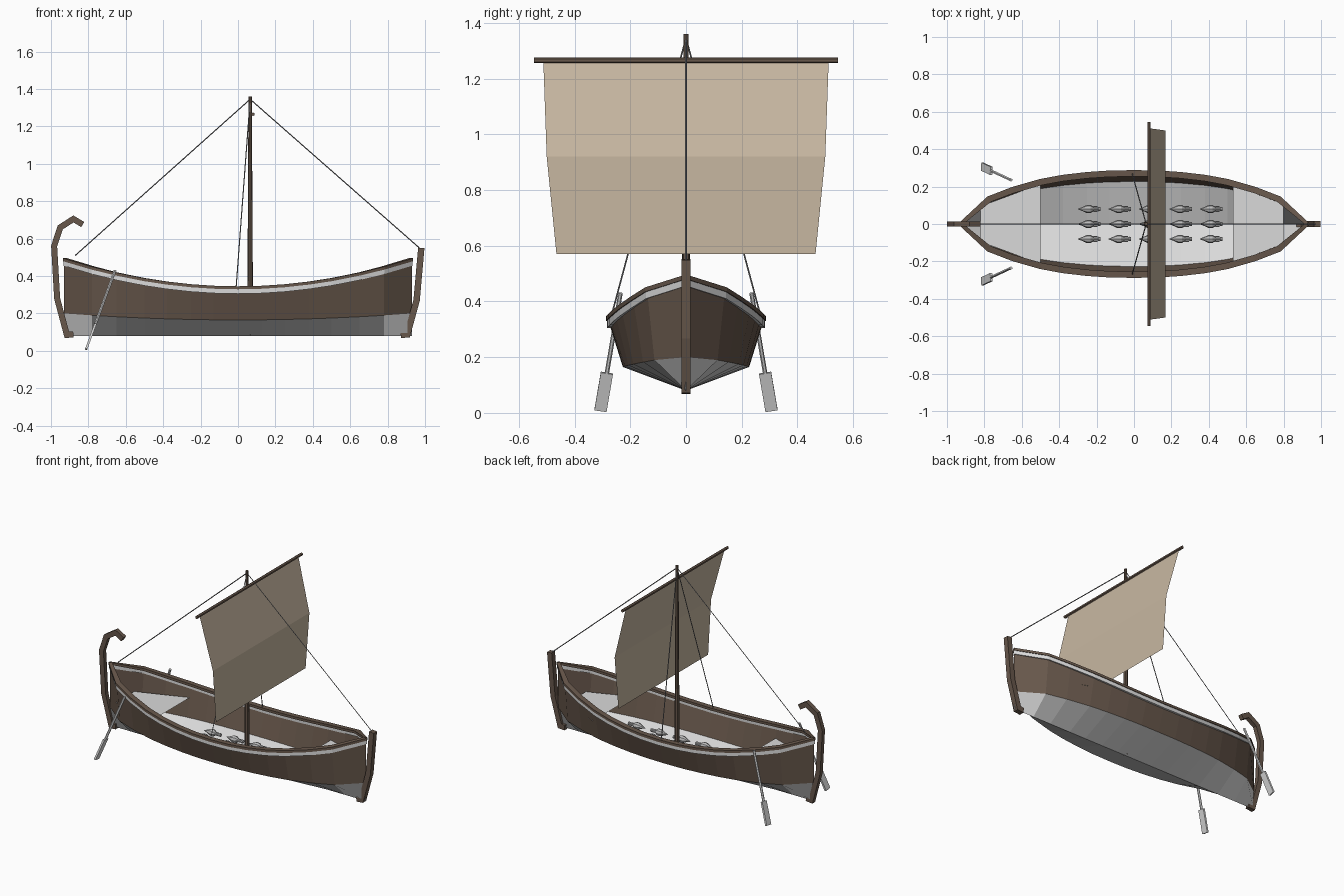
import bpy, bmesh, math
from mathutils import Vector, Matrix

cube = bpy.data.objects.get("Cube")
if cube:
    bpy.data.objects.remove(cube, do_unlink=True)


def material(name, r, g, b):
    m = bpy.data.materials.new(name)
    m.diffuse_color = (r, g, b, 1)
    m.use_nodes = True
    bsdf = next(n for n in m.node_tree.nodes if n.type == 'BSDF_PRINCIPLED')
    bsdf.inputs["Base Color"].default_value = (r, g, b, 1)
    return m


WOOD = material("dark_wood", .135, .095, .07)
PALE = material("pale_grey", .7, .7, .7)
CLOTH = material("sail_cloth", .58, .48, .36)
ROPE = material("rope_grey", .3, .3, .31)
CLAY = material("jar_grey", .5, .5, .5)


def finish(name, bm, *mats, recalc=True):
    if recalc:
        bmesh.ops.recalc_face_normals(bm, faces=bm.faces)
    mesh = bpy.data.meshes.new(name)
    bm.to_mesh(mesh)
    bm.free()
    for m in mats:
        mesh.materials.append(m)
    ob = bpy.data.objects.new(name, mesh)
    bpy.context.collection.objects.link(ob)
    return ob


def loft(bm, rings, closed=False, caps=False):
    """Skin a list of equally long point rings; returns face rows."""
    vs = [[bm.verts.new(p) for p in ring] for ring in rings]
    n = len(vs[0])
    for a, b in zip(vs, vs[1:]):
        for i in range(n if closed else n - 1):
            j = (i + 1) % n
            f = bm.faces.new((a[i], b[i], b[j], a[j]))
            f.material_index = i
    if caps:
        bm.faces.new(vs[0])
        bm.faces.new(vs[-1][::-1])


def rod(name, a, b, radius, mat, sides=6, tip=None):
    a, b = Vector(a), Vector(b)
    bm = bmesh.new()
    turn = (b - a).to_track_quat('Z', 'Y').to_matrix().to_4x4()
    bmesh.ops.create_cone(bm, cap_ends=True, segments=sides, radius1=radius,
                          radius2=tip or radius, depth=(b - a).length,
                          matrix=Matrix.Translation((a + b) / 2) @ turn)
    return finish(name, bm, mat)


# Hull lines: half plan, sheer and chine
PLAN = [(0, .28), (.13, .278), (.25, .27), (.38, .255), (.5, .233),
        (.65, .19), (.78, .14), (.93, 0)]
STATIONS = [(-x, w) for x, w in PLAN[:0:-1]] + PLAN


def sheer(x):
    return .335 + .15 * (x / .93) ** 2


def chine(x):
    return .165 + .035 * (x / .93) ** 2


# Hull shell: wooden sides and pale V bottom
bm = bmesh.new()
loft(bm, [[(x, -w, sheer(x)), (x, -w * .81, chine(x)), (x, 0, .08),
           (x, w * .81, chine(x)), (x, w, sheer(x))] for x, w in STATIONS])
for f in bm.faces:
    f.material_index = 1 if f.material_index in (1, 2) else 0
bmesh.ops.remove_doubles(bm, verts=bm.verts, dist=.0005)
finish("hull", bm, WOOD, PALE, recalc=False)


# Rails and rubbing strakes following the gunwale
def strake(name, side, inner, outer, low, high, mat):
    rings = []
    for i, (x, w) in enumerate(STATIONS):
        p = STATIONS[max(i - 1, 0)]
        q = STATIONS[min(i + 1, len(STATIONS) - 1)]
        n = Vector((p[1] - q[1], q[0] - p[0])).normalized()
        ring = []
        for off, dz in ((inner, low), (outer, low), (outer, high), (inner, high)):
            ring.append((x + n.x * off, side * max(w + n.y * off, 0), sheer(x) + dz))
        rings.append(ring)
    bm = bmesh.new()
    loft(bm, rings, closed=True, caps=True)
    for f in bm.faces:
        f.material_index = 0
    finish(name, bm, mat)


for side, label in ((1, "left"), (-1, "right")):
    strake("rail_" + label, side, -.026, .008, -.006, .01, WOOD)
    strake("stripe_" + label, side, -.01, .004, -.03, -.006, PALE)


# End decks
def deck(name, x0, w0, x1, w1):
    bm = bmesh.new()
    loft(bm, [[(x0, -w0, .295), (x0, w0, .295)], [(x1, -w1, .295), (x1, w1, .295)]])
    finish(name, bm, PALE, recalc=False)


deck("stern_deck", -.82, .095, -.5, .214)
deck("bow_deck", .53, .208, .8, .105)


# Stem and stern posts: mitred ribbons given thickness across the boat
def post(name, path, thick, width):
    pts = [Vector(p) for p in path]
    rings = []
    for i, p in enumerate(pts):
        d0 = (p - pts[i - 1]).normalized() if i else None
        d1 = (pts[i + 1] - p).normalized() if i < len(pts) - 1 else d0
        d0 = d0 or d1
        t = (d0 + d1).normalized()
        n = Vector((-t.y, t.x)) * (thick / 2 / max(t.dot(d1), .5))
        a, b = p + n, p - n
        h = width / 2
        rings.append([(a.x, -h, a.y), (b.x, -h, b.y), (b.x, h, b.y), (a.x, h, a.y)])
    bm = bmesh.new()
    loft(bm, rings, closed=True, caps=True)
    for f in bm.faces:
        f.material_index = 0
    finish(name, bm, WOOD)


post("stern_post", [(-.88, .088), (-.915, .085), (-.967, .28), (-.983, .56),
                    (-.95, .66), (-.88, .705), (-.83, .675)], .032, .028)
post("bow_post", [(.87, .085), (.905, .088), (.955, .27), (.98, .55)], .034, .034)

# Mast, yard and sail
MAST_X = .065
rod("mast", (MAST_X, 0, .085), (MAST_X, 0, 1.36), .016, WOOD, 8, .009)
rod("yard", (.08, -.545, 1.265), (.08, .545, 1.265), .01, WOOD, 6)
bm = bmesh.new()
loft(bm, [[(x, -w, z), (x, w, z)] for x, w, z in
          ((.165, .465, .57), (.168, .5, .92), (.08, .512, 1.26))])
finish("sail", bm, CLOTH, recalc=False)

# Rigging
head = (MAST_X, 0, 1.345)
for name, foot in (("backstay", (-.87, 0, .51)), ("forestay", (.97, 0, .55)),
                   ("shroud_left", (-.01, .27, .34)), ("shroud_right", (-.01, -.27, .34))):
    rod(name, head, foot, .003, ROPE, 4)

# Steering oars
for side, label in ((1, "left"), (-1, "right")):
    top = Vector((-.657, side * .235, .43))
    end = Vector((-.812, side * .307, .008))
    neck = top.lerp(end, .68)
    rod("oar_shaft_" + label, top, neck, .008, PALE, 6)
    along = (end - neck).normalized()
    flat = along.cross(Vector((0, 1, 0))).normalized()
    across = flat.cross(along)
    turn = Matrix((across, flat, along)).transposed().to_4x4()
    bm = bmesh.new()
    bmesh.ops.create_cube(bm, size=1, matrix=Matrix.Translation((neck + end) / 2) @ turn
                          @ Matrix.Diagonal((.044, .012, (end - neck).length, 1)))
    finish("oar_blade_" + label, bm, PALE)

# Cargo jars lying along the hull
JAR = [(-.06, .002), (-.04, .009), (-.012, .022), (.008, .022), (.026, .009),
       (.046, .008), (.05, .012), (.06, .011)]
for col in range(5):
    for row in (-1, 0, 1):
        at = Vector((-.24 + col * .163, row * .08, .185))
        bm = bmesh.new()
        loft(bm, [[at + Vector((x, r * math.cos(k * math.pi / 4), r * math.sin(k * math.pi / 4)))
                   for k in range(8)] for x, r in JAR], closed=True, caps=True)
        for s in (-1, 1):
            bmesh.ops.create_cube(bm, size=1, matrix=Matrix.Translation(at + Vector((.031, s * .014, 0)))
                                  @ Matrix.Diagonal((.03, .005, .006, 1)))
        for f in bm.faces:
            f.material_index = 0
        finish(f"jar_{col}_{row + 1}", bm, CLAY)
